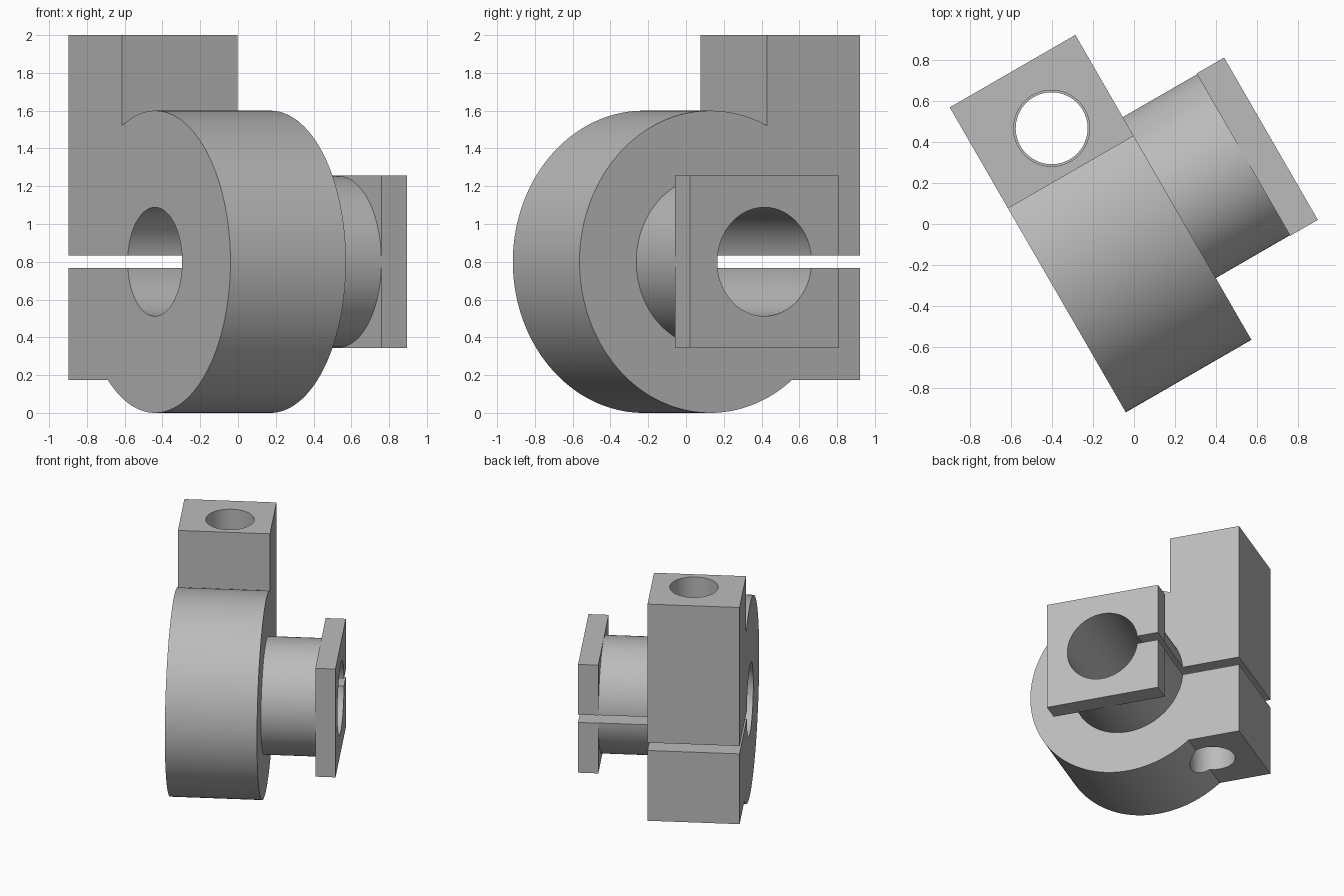
import bpy, bmesh, math
from mathutils import Matrix, Vector

cube = bpy.data.objects.get("Cube")
if cube:
    bpy.data.objects.remove(cube, do_unlink=True)

# Local frame: x along the bore, y towards the clamp block, z up
YC, ZC = 0.026, 0.80          # bore axis
U0, U1 = -0.493, 0.213        # ends of the main body
R = 0.80
BLOCK_IN, BLOCK_OUT, BLOCK_LOW, BLOCK_TOP = 0.372, 0.94, 0.175, 2.0

metal = bpy.data.materials.new("plain grey")
metal.use_nodes = True
grey = (0.5, 0.5, 0.5, 1)
metal.diffuse_color = grey
metal.node_tree.nodes["Principled BSDF"].inputs["Base Color"].default_value = grey


def make(name, bm):
    bmesh.ops.recalc_face_normals(bm, faces=bm.faces)
    mesh = bpy.data.meshes.new(name)
    bm.to_mesh(mesh)
    bm.free()
    mesh.materials.append(metal)
    ob = bpy.data.objects.new(name, mesh)
    bpy.context.collection.objects.link(ob)
    return ob


def box(name, lo, hi):
    lo, hi = Vector(lo), Vector(hi)
    bm = bmesh.new()
    size = Matrix.Diagonal((*(hi - lo), 1))
    bmesh.ops.create_cube(bm, size=1, matrix=Matrix.Translation((lo + hi) / 2) @ size)
    return make(name, bm)


def cylinder(name, radius, start, end):
    start, end = Vector(start), Vector(end)
    axis = end - start
    bm = bmesh.new()
    turn = axis.to_track_quat('Z', 'Y').to_matrix().to_4x4()
    bmesh.ops.create_cone(bm, cap_ends=True, segments=128, radius1=radius, radius2=radius,
                          depth=axis.length, matrix=Matrix.Translation((start + end) / 2) @ turn)
    return make(name, bm)


def combine(target, tool, operation):
    mod = target.modifiers.new(tool.name, 'BOOLEAN')
    mod.operation, mod.solver, mod.object = operation, 'EXACT', tool
    tool.hide_render = True
    bpy.context.view_layer.objects.active = target
    bpy.ops.object.modifier_apply(modifier=mod.name)
    bpy.data.objects.remove(tool, do_unlink=True)


# Main body: round disc running into the upright clamp block
a0 = math.acos((BLOCK_IN - YC) / R)
a1 = 2 * math.pi - math.asin((ZC - BLOCK_LOW) / R)
steps = 112
angles = [a0 + (a1 - a0) * i / steps for i in range(steps + 1)]
profile = [(YC + R * math.cos(a), ZC + R * math.sin(a)) for a in angles]
profile += [(BLOCK_OUT, BLOCK_LOW), (BLOCK_OUT, BLOCK_TOP), (BLOCK_IN, BLOCK_TOP)]
bm = bmesh.new()
face = bm.faces.new([bm.verts.new((U0, y, z)) for y, z in profile])
extruded = bmesh.ops.extrude_face_region(bm, geom=[face])["geom"]
bmesh.ops.translate(bm, vec=(U1 - U0, 0, 0),
                    verts=[v for v in extruded if isinstance(v, bmesh.types.BMVert)])
if face.is_valid and len(bm.faces) < len(profile) + 2:
    bm.faces.new([v for v in face.verts])
body = make("clamp_body", bm)

# Hub and square end plate
half = 0.456
combine(body, cylinder("hub", half - 0.003, (0, YC, ZC), (0.70, YC, ZC)), 'UNION')
combine(body, box("end_plate", (0.63, YC - half, ZC - half), (0.785, YC + half, ZC + half)), 'UNION')

# Bore, clamping slot and stepped bolt hole
combine(body, cylinder("bore", 0.288, (-1, YC, ZC), (1, YC, ZC)), 'DIFFERENCE')
combine(body, box("slot", (-1, YC, ZC - 0.033), (1, 1.2, ZC + 0.033)), 'DIFFERENCE')
BX, BY = -0.114, 0.604
combine(body, cylinder("bolt_hole_lower", 0.175, (BX, BY, -0.2), (BX, BY, 2.2)), 'DIFFERENCE')
combine(body, cylinder("bolt_hole_upper", 0.185, (BX, BY, ZC), (BX, BY, 2.2)), 'DIFFERENCE')

# Turn the finished part and shade the round faces smooth
body.data.transform(Matrix.Rotation(math.radians(30), 4, 'Z'))
bpy.ops.object.select_all(action='DESELECT')
body.select_set(True)
bpy.context.view_layer.objects.active = body
bpy.ops.object.shade_smooth_by_angle(angle=math.radians(30))
